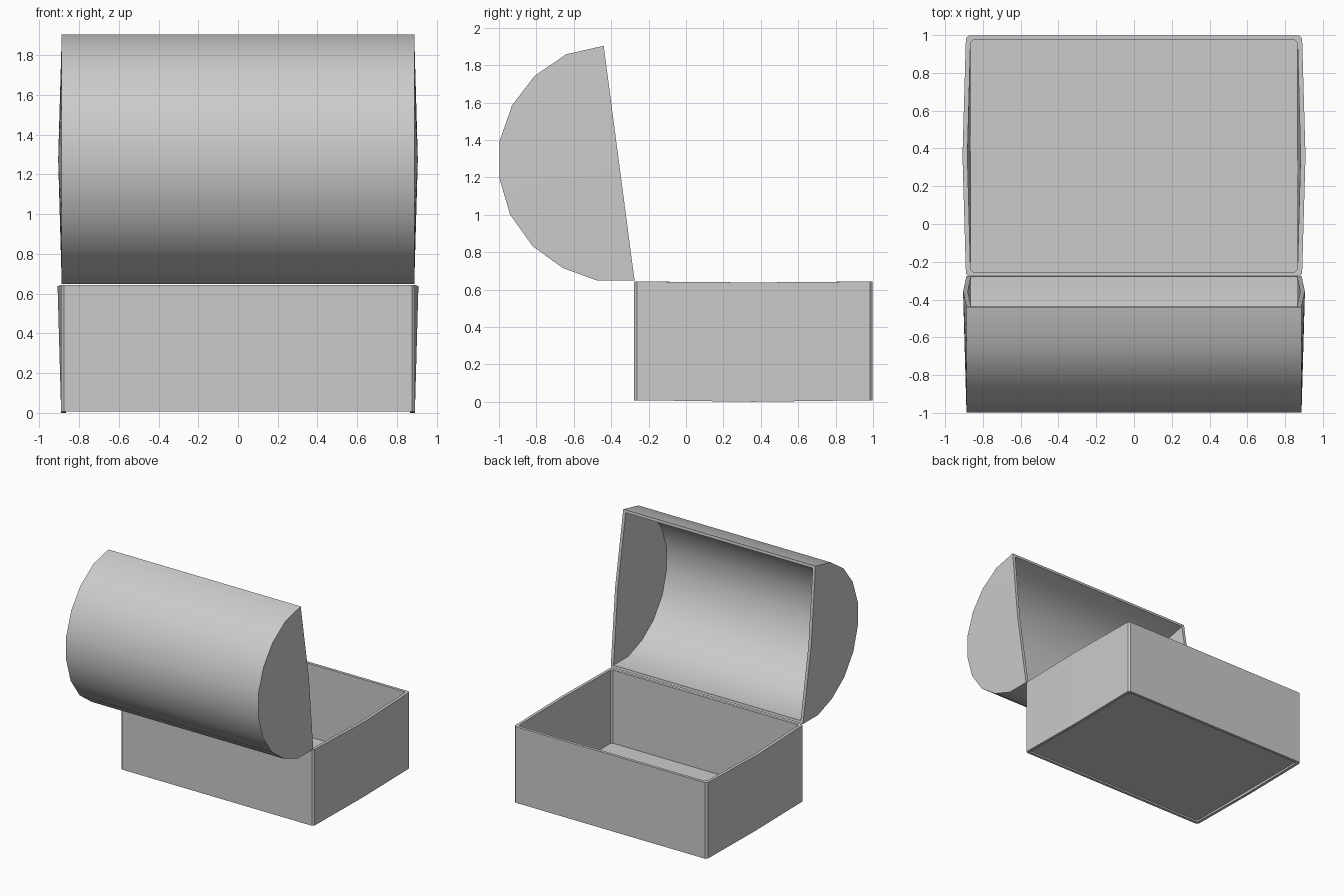
import bpy, bmesh

if "Cube" in bpy.data.objects:
    bpy.data.objects.remove(bpy.data.objects["Cube"])


def make_object(name, verts, faces, smooth=False):
    bm = bmesh.new()
    vs = [bm.verts.new(v) for v in verts]
    for f in faces:
        bm.faces.new([vs[i] for i in f])
    bmesh.ops.recalc_face_normals(bm, faces=bm.faces)
    mesh = bpy.data.meshes.new(name)
    bm.to_mesh(mesh)
    bm.free()
    obj = bpy.data.objects.new(name, mesh)
    bpy.context.collection.objects.link(obj)
    if smooth:
        bpy.ops.object.select_all(action='DESELECT')
        obj.select_set(True)
        bpy.context.view_layer.objects.active = obj
        bpy.ops.object.shade_smooth_by_angle(angle=0.55)
    return obj


# Chest body: walls with clipped corners and sides that bow out at the top
def wall_ring(inset, bulge, z, z_mid):
    hx, y0, y1, c = 0.89 - inset, -0.277 + inset, 0.998 - inset, 0.014
    ym = (y0 + y1) / 2
    half = [(hx - c, y0, z), (hx, y0 + c, z), (hx + bulge, ym, z_mid),
            (hx, y1 - c, z), (hx - c, y1, z)]
    return half + [(-x, y, h) for x, y, h in reversed(half)]


rings = [wall_ring(0, 0, 0.008, 0), wall_ring(0, 0.018, 0.643, 0.638),
         wall_ring(0.024, 0.016, 0.643, 0.638), wall_ring(0.024, 0, 0.008, 0)]
n = len(rings[0])
walls = []
for r in range(4):
    for i in range(n):
        j, s = (i + 1) % n, (r + 1) % 4
        walls.append((r * n + i, r * n + j, s * n + j, s * n + i))
make_object("chest_walls", sum(rings, []), walls)

# Chest floor, set slightly up inside the walls
bpy.ops.mesh.primitive_cube_add(size=1, location=(0, 0.36, 0.027))
floor = bpy.context.object
floor.name = "chest_floor"
floor.scale = (1.75, 1.25, 0.01)

# Rounded lid, swung open: hollow half barrel with bowed ends
arc = [(-0.44, 1.903), (-0.64, 1.858), (-0.81, 1.742), (-0.93, 1.585),
       (-0.998, 1.39), (-0.998, 1.195), (-0.94, 1.0), (-0.82, 0.832),
       (-0.66, 0.716), (-0.475, 0.648), (-0.275, 0.648)]
k = len(arc)
my, mz = (arc[0][0] + arc[-1][0]) / 2, (arc[0][1] + arc[-1][1]) / 2
verts, faces = [], []
for scale, end_x, mid_x in ((1, 0.887, 0.905), (0.965, 0.863, 0.88)):
    base = len(verts)
    for side in (-1, 1):
        verts += [(side * end_x, my + (y - my) * scale, mz + (z - mz) * scale)
                  for y, z in arc]
        verts.append((side * mid_x, my, mz))
    for i in range(k - 1):
        a, b = base + i, base + k + 1 + i
        faces += [(a, a + 1, b + 1, b), (a, a + 1, base + k),
                  (b, b + 1, base + 2 * k + 1)]
rim = [0, k, k - 1, 2 * k, 2 * k + 1, k + 1]
off = 2 * (k + 1)
for a, b in zip(rim, rim[1:] + rim[:1]):
    faces.append((a, b, b + off, a + off))
make_object("chest_lid", verts, faces, smooth=True)
